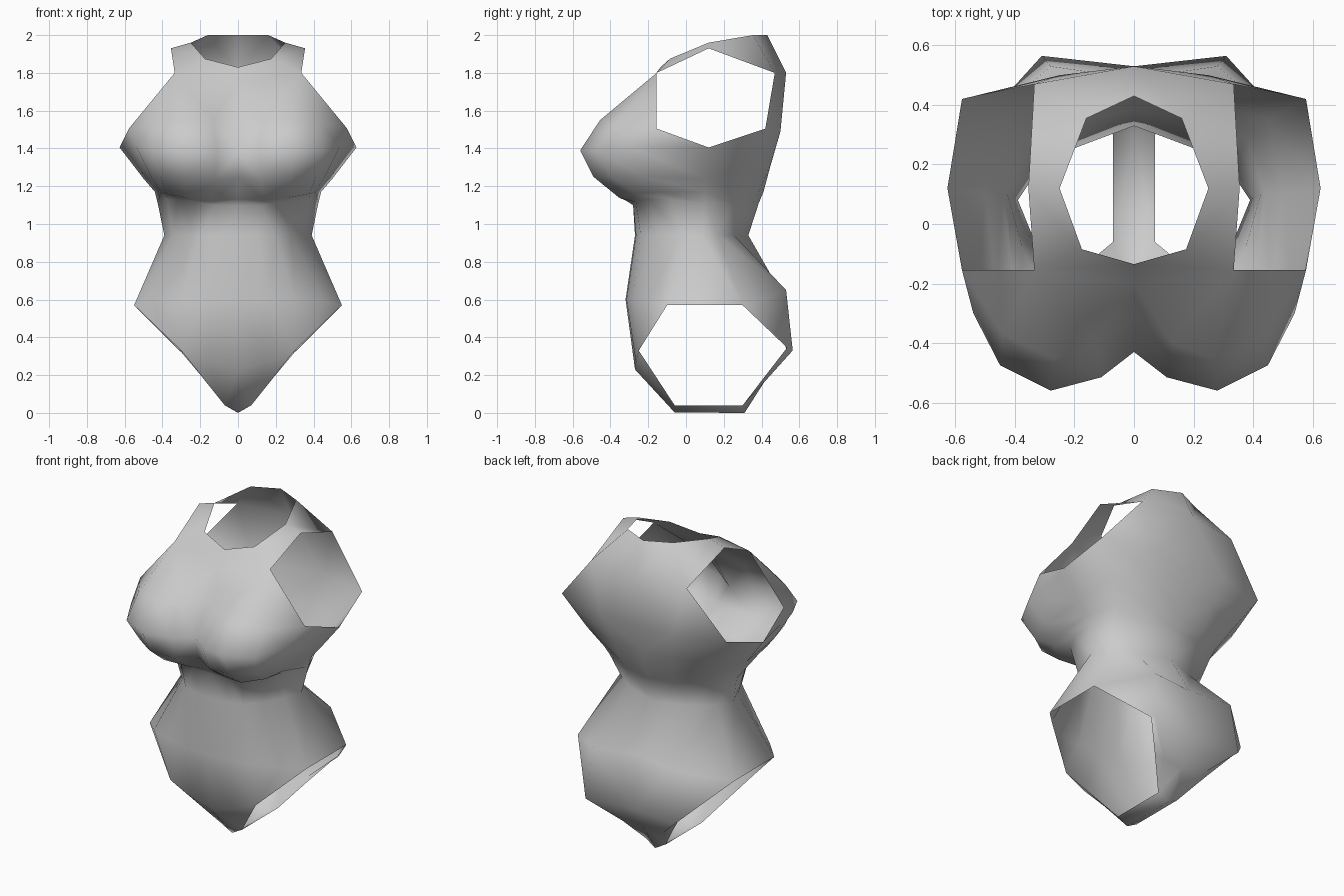
import bpy, bmesh

cube = bpy.data.objects.get("Cube")
if cube:
    bpy.data.objects.remove(cube, do_unlink=True)

# Single flat colour
mat = bpy.data.materials.new("plain grey")
mat.use_nodes = True
grey = (0.6, 0.6, 0.6, 1)
mat.diffuse_color = grey
mat.node_tree.nodes["Principled BSDF"].inputs["Base Color"].default_value = grey

bm = bmesh.new()


def row(*pts):
    """Vertices of one half section, from front centre round to back centre."""
    return [bm.verts.new(p) for p in pts]


def stitch(upper, lower):
    """Skin two rows: quads if they match, else triangles on the shorter diagonal."""
    if len(upper) == len(lower):
        for i in range(len(upper) - 1):
            bm.faces.new((upper[i], lower[i], lower[i + 1], upper[i + 1]))
        return
    i = j = 0
    while i < len(upper) - 1 or j < len(lower) - 1:
        go_up = j == len(lower) - 1 or (
            i < len(upper) - 1
            and (upper[i + 1].co - lower[j].co).length < (lower[j + 1].co - upper[i].co).length)
        if go_up:
            bm.faces.new((upper[i], lower[j], upper[i + 1]))
            i += 1
        else:
            bm.faces.new((upper[i], lower[j], lower[j + 1]))
            j += 1


# Neck opening and shoulders (with the top of the arm opening)
neck = row((0, -.135, 1.83), (.175, -.085, 1.875), (.25, .12, 1.96),
           (.16, .355, 2.0), (0, .43, 2.0))
shoulder = row((0, -.2, 1.74), (.335, -.155, 1.80), (.355, .12, 1.93),
               (.335, .47, 1.80), (0, .53, 1.80))
# Upper chest, ending at the front of the arm opening
chest = row((0, -.31, 1.57), (.13, -.40, 1.555), (.27, -.455, 1.55),
            (.44, -.37, 1.53), (.578, -.155, 1.505))
# Fullest part of the bust, under the arm opening, and across the back
bust = row((0, -.43, 1.38), (.11, -.515, 1.38), (.28, -.56, 1.39),
           (.45, -.475, 1.39), (.54, -.3, 1.41), (.627, .12, 1.405),
           (.578, .42, 1.505), (.25, .50, 1.49), (0, .49, 1.48))
under_bust = row((0, -.40, 1.25), (.12, -.46, 1.23), (.28, -.49, 1.25),
                 (.41, -.40, 1.25), (.46, -.23, 1.25), (.50, .10, 1.24),
                 (.45, .35, 1.30), (.2, .45, 1.32), (0, .445, 1.30))
fold = row((0, -.295, 1.13), (.14, -.32, 1.125), (.27, -.355, 1.14),
           (.38, -.27, 1.16), (.41, -.15, 1.17), (.44, .10, 1.17),
           (.38, .28, 1.17), (.19, .385, 1.17), (0, .41, 1.17))
ribs = row((0, -.28, 1.10), (.12, -.28, 1.10), (.22, -.265, 1.115), (.32, -.19, 1.13),
           (.375, -.08, 1.13), (.425, .10, 1.11), (.36, .25, 1.11),
           (.18, .35, 1.11), (0, .385, 1.11))
waist = row((0, -.27, .94), (.1, -.265, .94), (.2, -.24, .94), (.28, -.16, .94),
            (.345, -.03, .94), (.39, .08, .94), (.33, .17, .94),
            (.2, .255, .94), (0, .33, .94))
# Hips, including the top edge of the leg opening
hips = row((0, -.32, .6), (.15, -.315, .6), (.3, -.28, .6), (.45, -.2, .59),
           (.55, -.1, .57), (.55, .3, .57), (.28, .53, .65), (0, .49, .66))
belly = row((0, -.27, .23), (.15, -.265, .27), (.3, -.25, .33))
seat = row((.32, .535, .345), (.31, .565, .33), (0, .53, .33))
seat_fold = row((.19, .415, .19), (.14, .43, .18), (0, .425, .18))
# Narrow strip between the leg openings
crotch_front = row((0, -.06, .002), (.07, -.06, .04))
crotch_back = row((.07, .30, .04), (0, .31, 0))

for up, low in [(neck, shoulder), (shoulder[:2], chest), (chest, bust[:6]),
                (shoulder[3:], bust[6:]), (bust, under_bust), (under_bust, fold),
                (fold, ribs), (ribs, waist), (waist[:6], hips[:5]),
                (waist[5:], hips[4:]), (hips[:5], belly), (belly, crotch_front),
                (hips[5:], seat), (seat, seat_fold), (seat_fold, crotch_back)]:
    stitch(up, low)
bm.faces.new((crotch_front[1], crotch_front[0], crotch_back[1], crotch_back[0]))

# Mirror the half to the other side and weld the centre line
bmesh.ops.mirror(bm, geom=bm.verts[:] + bm.edges[:] + bm.faces[:],
                 axis='X', merge_dist=0.001)
bmesh.ops.remove_doubles(bm, verts=bm.verts[:], dist=0.001)
bmesh.ops.recalc_face_normals(bm, faces=bm.faces[:])

mesh = bpy.data.meshes.new("torso")
bm.to_mesh(mesh)
bm.free()
mesh.materials.append(mat)
mesh.shade_smooth()
torso = bpy.data.objects.new("torso", mesh)
bpy.context.collection.objects.link(torso)
